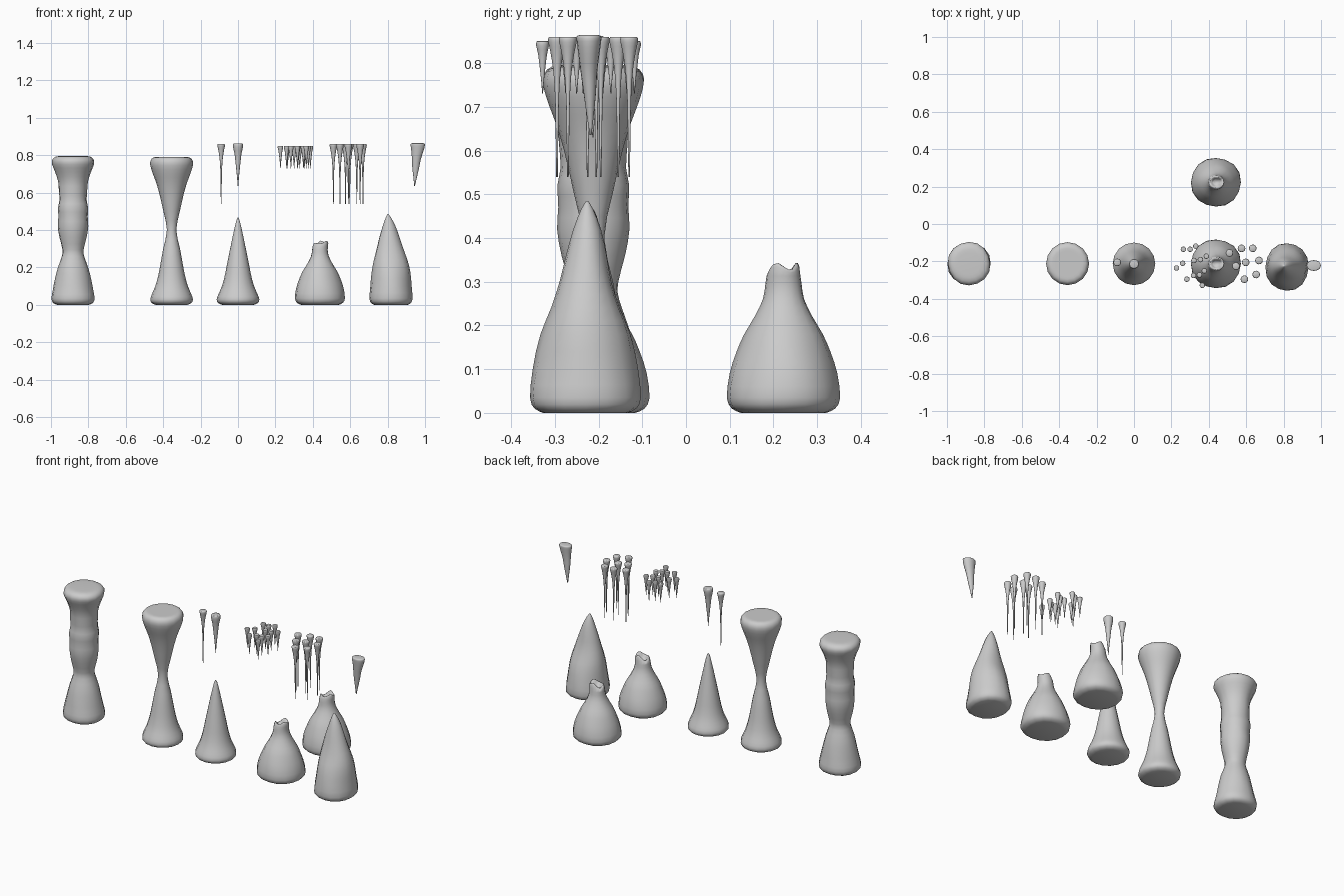
import bpy, bmesh, math
from mathutils import Vector


def smooth_profile(pts, steps=2):
    """Catmull-Rom refinement of (z, rx, ry, dx, dy) rows."""
    out = []
    for i in range(len(pts) - 1):
        a, b, c, d = (pts[max(i - 1, 0)], pts[i], pts[i + 1], pts[min(i + 2, len(pts) - 1)])
        for s in range(steps):
            t = s / steps
            out.append([0.5 * (2 * q + (r - p) * t + (2 * p - 5 * q + 4 * r - w) * t * t
                               + (3 * q - p - 3 * r + w) * t ** 3)
                        for p, q, r, w in zip(a, b, c, d)])
    out.append(list(pts[-1]))
    return out


def lathe(name, x, y, profile, sides=16, wobble=0.0, rim=None):
    """Stack of rings from bottom to top; rows are z, r or z, rx, ry, dx, dy."""
    rows = [p if len(p) == 5 else (p[0], p[1], p[1], 0, 0) for p in profile]
    rows = smooth_profile(rows)
    bm = bmesh.new()
    rings = []
    for k, (z, rx, ry, dx, dy) in enumerate(rows):
        ring = []
        for i in range(sides):
            a = 2 * math.pi * i / sides
            f = 1 + wobble * math.sin(3 * a + z * 9) * math.sin(z * 14 + a)
            zz = z + (rim(a) if rim and k >= len(rows) - 5 else 0)
            ring.append(bm.verts.new((dx + f * max(rx, .0008) * math.cos(a),
                                      dy + f * max(ry, .0008) * math.sin(a), zz)))
        rings.append(ring)
    for lo, hi in zip(rings, rings[1:]):
        for i in range(sides):
            j = (i + 1) % sides
            bm.faces.new((lo[i], lo[j], hi[j], hi[i]))
    bm.faces.new(rings[0][::-1])
    bm.faces.new(rings[-1])
    mesh = bpy.data.meshes.new(name)
    bm.to_mesh(mesh)
    bm.free()
    ob = bpy.data.objects.new(name, mesh)
    ob.location = (x, y, 0)
    bpy.context.collection.objects.link(ob)
    for p in mesh.polygons:
        p.use_smooth = True
    return ob


# thick rippled column
lathe("thick_column", -.882, -.212, [
    (0, .085), (.01, .107), (.035, .115), (.08, .106), (.13, .096), (.2, .08), (.26, .06),
    (.295, .057), (.36, .072), (.42, .081), (.47, .079), (.52, .082), (.56, .075),
    (.61, .077), (.66, .08), (.71, .096), (.75, .113), (.775, .113), (.792, .095), (.796, .06)],
    wobble=.03)

# hourglass column
lathe("hourglass_column", -.355, -.212, [
    (0, .085), (.01, .107), (.03, .114), (.06, .104), (.1, .087), (.15, .073), (.2, .063),
    (.3, .045), (.4, .025), (.5, .044), (.6, .067), (.66, .085), (.7, .1), (.745, .114),
    (.772, .112), (.788, .097), (.79, .07)])

# slim stalagmite
lathe("slim_stalagmite", 0, -.213, [
    (0, .085), (.01, .107), (.03, .114), (.06, .103), (.1, .086), (.15, .072), (.2, .062),
    (.3, .042), (.4, .021), (.45, .009), (.466, .001)])


# two broken stalagmites with a hollow, uneven top
def broken_rim(a):
    return -.014 * max(0, -math.cos(a)) - .008 * math.sin(3 * a)


for i, y in enumerate((-.213, .223)):
    lathe(f"broken_stalagmite_{i + 1}", .438, y, [
        (0, .1), (.01, .122), (.035, .133), (.09, .124), (.14, .107), (.18, .09), (.22, .067),
        (.26, .048), (.295, .042), (.328, .041, .036, .004, 0),
        (.335, .034, .028, .004, 0), (.315, .018, .015, .004, 0)], wobble=.03, rim=broken_rim)

# tall lopsided stalagmite
lathe("tall_stalagmite", .818, -.23, [
    (0, .09, .1, 0, 0), (.01, .107, .12, 0, 0), (.035, .115, .13, 0, 0),
    (.1, .108, .121, 0, 0), (.18, .101, .103, 0, 0), (.24, .09, .08, -.002, 0),
    (.3, .072, .06, -.005, 0), (.36, .054, .046, -.008, .002), (.42, .034, .031, -.01, .004),
    (.465, .015, .014, -.014, .004), (.485, .002, .002, -.016, .004)], wobble=.03)


# hanging formations: top height, tip height, top radius
def spike(name, x, y, top, tip, r):
    h = top - tip
    lathe(name, x, y, [(tip, .001), (tip + .25 * h, .22 * r), (tip + .5 * h, .45 * r),
                       (tip + .75 * h, .7 * r), (top - .09 * h, r), (top - .015 * h, .98 * r),
                       (top, .85 * r)], sides=12)


def straw(name, x, y):
    lathe(name, x, y, [(.54, .0018), (.62, .0028), (.7, .004), (.75, .006), (.79, .0095),
                       (.825, .015), (.848, .02), (.857, .02), (.86, .017)], sides=12)


straw("single_straw", -.09, -.205)
spike("single_stalactite", 0, -.213, .862, .63, .026)

# cluster of small stalactites
small = [(.227, -.235), (.26, -.21), (.264, -.135), (.3, -.135), (.33, -.118), (.283, -.295),
         (.32, -.195), (.355, -.19), (.387, -.172), (.35, -.272), (.365, -.328), (.376, -.25),
         (.318, -.275)]
for i, (x, y) in enumerate(small):
    spike(f"small_stalactite_{i + 1}", x, y, .85, .73, .0145)

# cluster of long straws
straws = [(.51, -.155), (.575, -.13), (.635, -.13), (.597, -.205), (.668, -.195),
          (.545, -.225), (.59, -.295), (.653, -.27)]
for i, (x, y) in enumerate(straws):
    straw(f"straw_{i + 1}", x, y)

# thick bent stalactite
lathe("thick_stalactite", .96, -.222, [
    (.635, .002, .002, -.016, .004), (.68, .009, .008, -.013, .003), (.73, .018, .014, -.01, .002),
    (.78, .024, .019, -.006, 0), (.82, .032, .024, -.001, 0), (.85, .038, .028, .001, 0),
    (.861, .037, .028, .001, 0), (.864, .03, .022, .001, 0)])
